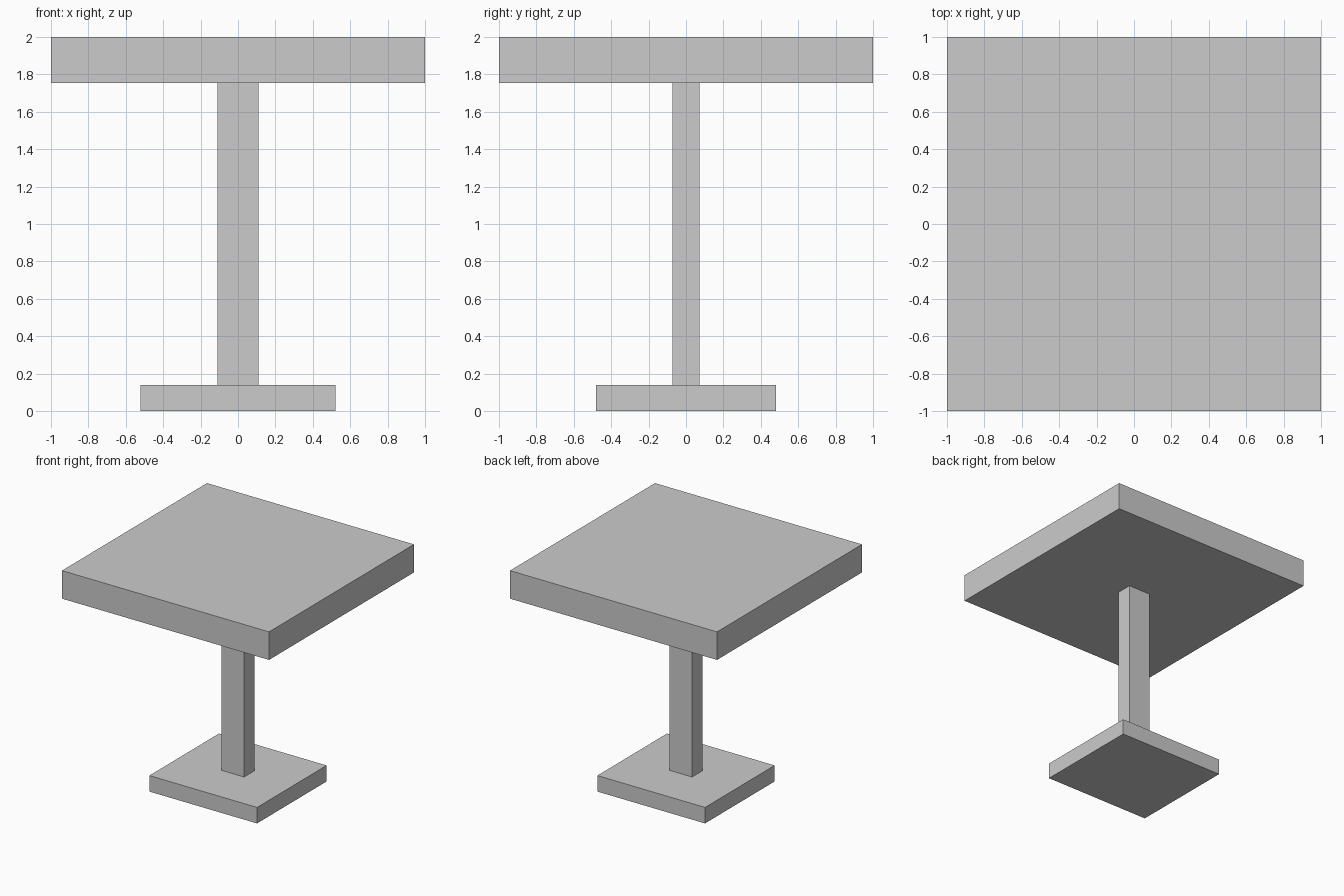
import bpy

if "Cube" in bpy.data.objects:
    bpy.data.objects.remove(bpy.data.objects["Cube"])


def box(name, width, depth, z0, z1):
    """Box centred on x = y = 0, spanning z0 to z1."""
    bpy.ops.mesh.primitive_cube_add(size=1, location=(0, 0, (z0 + z1) / 2))
    obj = bpy.context.object
    obj.name = name
    obj.scale = (width, depth, z1 - z0)
    bpy.ops.object.transform_apply(location=False, rotation=False, scale=True)
    return obj


BASE_TOP = 0.14
TOP_UNDERSIDE = 1.755

# Foot plate, post and square slab top
box("base", 1.04, 0.96, 0, BASE_TOP)
box("post", 0.22, 0.145, BASE_TOP, TOP_UNDERSIDE)
box("table_top", 2, 2, TOP_UNDERSIDE, 2)
